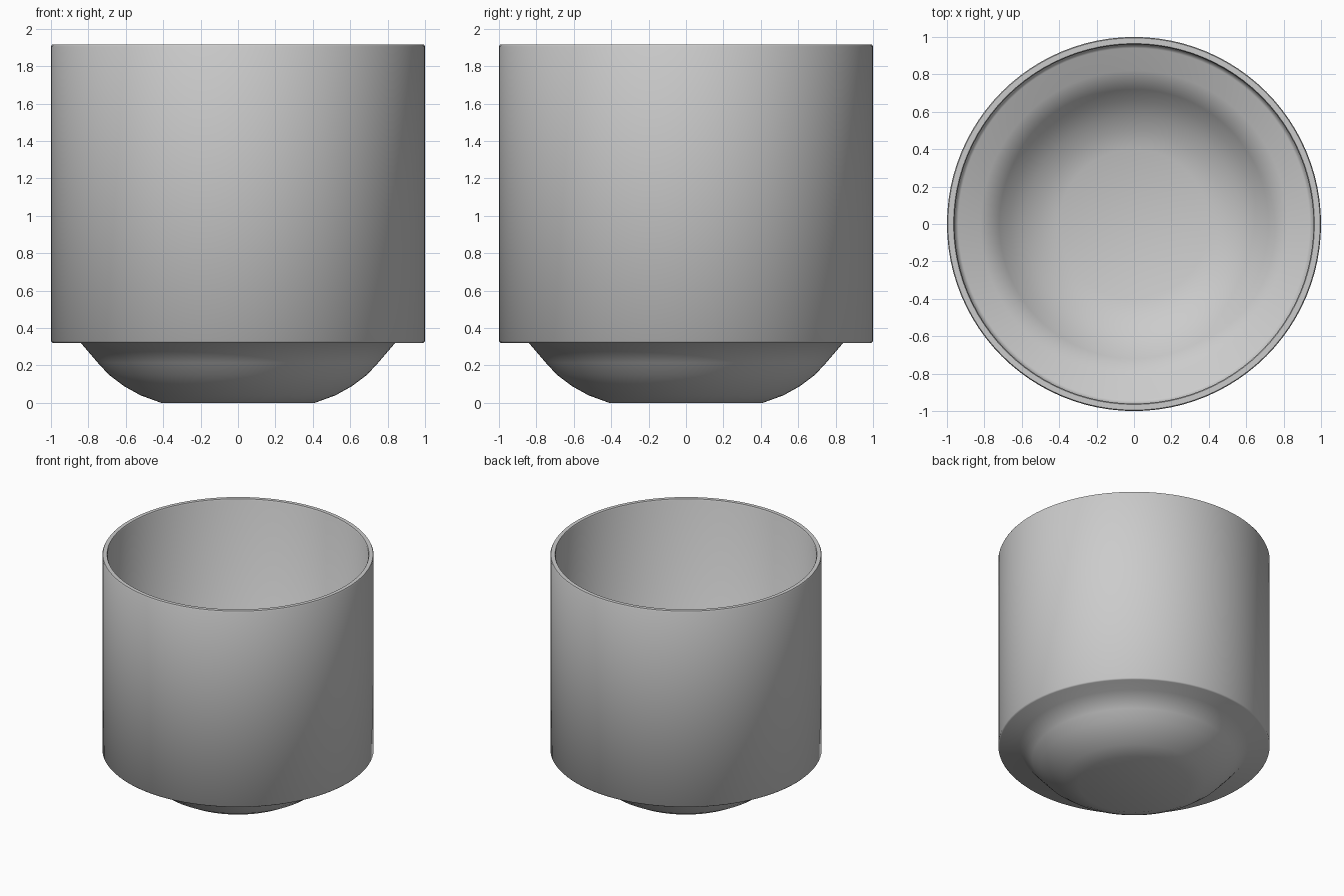
import bpy
import bmesh
import math

default = bpy.data.objects.get("Cube")
if default:
    bpy.data.objects.remove(default, do_unlink=True)

SEGMENTS = 96

# Plain grey material
grey = bpy.data.materials.new("plain_grey")
grey.use_nodes = True
colour = (0.6, 0.6, 0.6, 1.0)
grey.diffuse_color = colour
grey.node_tree.nodes["Principled BSDF"].inputs["Base Color"].default_value = colour


def lathe(name, profile, material):
    """Revolve a (radius, height) profile about z; radius 0 becomes a pole."""
    bm = bmesh.new()
    rings = []
    for r, z in profile:
        count = 1 if r == 0 else SEGMENTS
        rings.append([bm.verts.new((r * math.cos(math.tau * i / SEGMENTS),
                                    r * math.sin(math.tau * i / SEGMENTS), z))
                      for i in range(count)])
    for a, b in zip(rings, rings[1:]):
        for i in range(SEGMENTS):
            j = (i + 1) % SEGMENTS
            corners = [a[i % len(a)], a[j % len(a)], b[j % len(b)], b[i % len(b)]]
            bm.faces.new(list(dict.fromkeys(corners)))
    bmesh.ops.recalc_face_normals(bm, faces=bm.faces)
    mesh = bpy.data.meshes.new(name)
    bm.to_mesh(mesh)
    bm.free()
    mesh.materials.append(material)
    obj = bpy.data.objects.new(name, mesh)
    bpy.context.collection.objects.link(obj)
    return obj


# Outside: flat foot, rounded base, small ledge, straight wall
outside = [(0, 0), (0.41, 0), (0.52, 0.04), (0.61, 0.09), (0.69, 0.15),
           (0.75, 0.215), (0.84, 0.32), (0.99, 0.32), (1.0, 0.33),
           (1.0, 1.905), (0.995, 1.915)]
# Inside: rim, straight wall, ledge and bowl-shaped floor
inside = [(0.965, 1.915), (0.96, 1.905), (0.96, 0.38), (0.94, 0.36), (0.82, 0.36),
          (0.72, 0.245), (0.66, 0.18), (0.58, 0.12), (0.5, 0.08),
          (0.4, 0.045), (0, 0.04)]
cup = lathe("cup_body", outside + inside, grey)

bpy.ops.object.select_all(action='DESELECT')
cup.select_set(True)
bpy.context.view_layer.objects.active = cup
bpy.ops.object.shade_smooth_by_angle(angle=math.radians(52))
